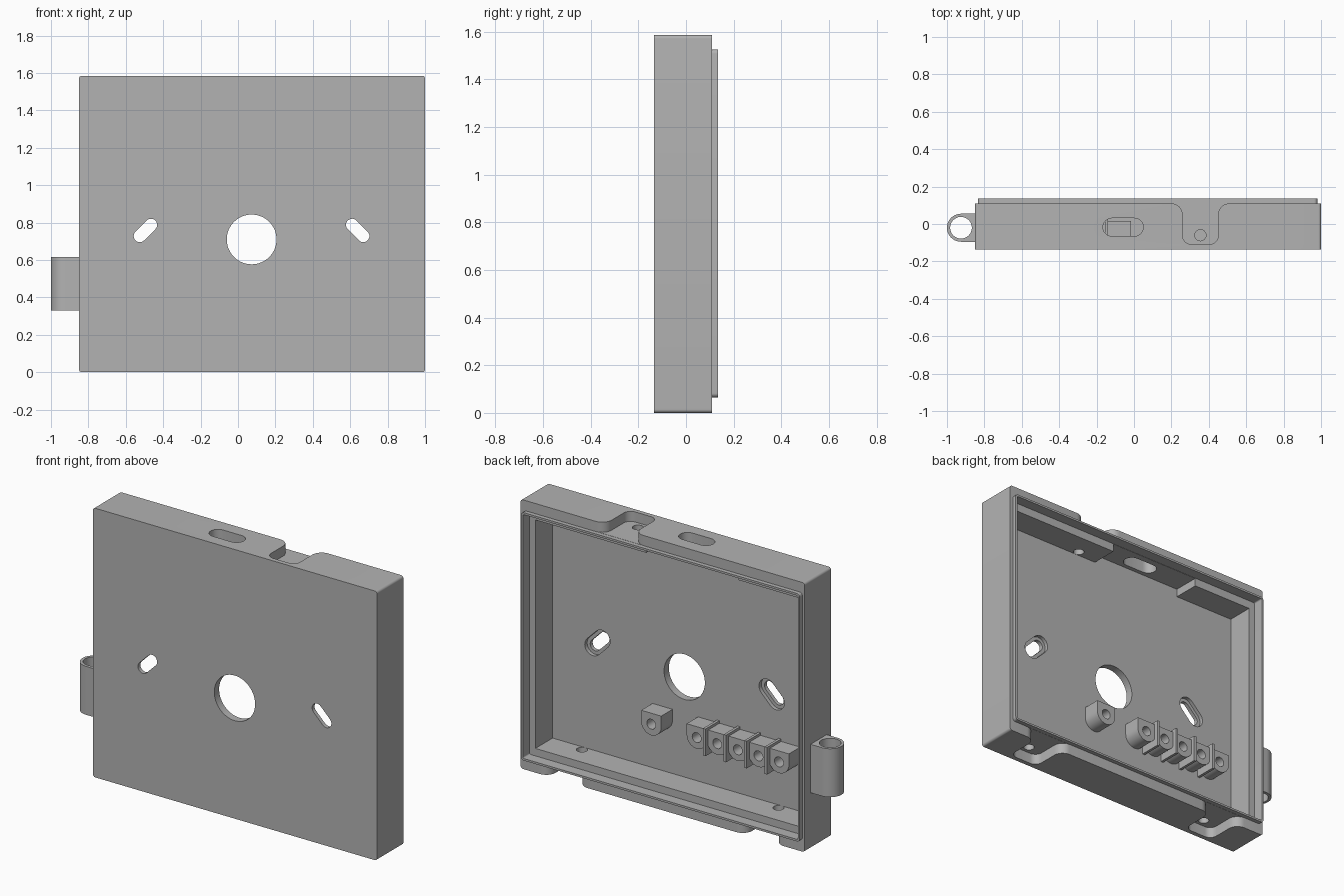
import bpy, bmesh, math
from mathutils import Vector

cube = bpy.data.objects.get("Cube")
if cube:
    bpy.data.objects.remove(cube, do_unlink=True)

grey = bpy.data.materials.new("plain grey")
grey.use_nodes = True
colour = (0.45, 0.45, 0.45, 1)
grey.diffuse_color = colour
grey.node_tree.nodes["Principled BSDF"].inputs["Base Color"].default_value = colour


def arc(cx, cy, r, a, b, n=8):
    """Points along an arc from angle a to angle b, in degrees."""
    return [(cx + r * math.cos(math.radians(a + (b - a) * i / n)),
             cy + r * math.sin(math.radians(a + (b - a) * i / n))) for i in range(n + 1)]


def circle(cx, cy, r, n=48):
    return arc(cx, cy, r, 0, 360, n)[:-1]


def rect(x0, x1, y0, y1, r=0):
    if not r:
        return [(x0, y0), (x1, y0), (x1, y1), (x0, y1)]
    return (arc(x1 - r, y0 + r, r, -90, 0) + arc(x1 - r, y1 - r, r, 0, 90)
            + arc(x0 + r, y1 - r, r, 90, 180) + arc(x0 + r, y0 + r, r, 180, 270))


def stadium(cx, cy, half, r, angle):
    dx, dy = half * math.cos(math.radians(angle)), half * math.sin(math.radians(angle))
    return (arc(cx + dx, cy + dy, r, angle - 90, angle + 90, 12)
            + arc(cx - dx, cy - dy, r, angle + 90, angle + 270, 12))


def prism(name, outline, axis, lo, hi):
    """Extrude an outline: (x, z) along y, or (x, y) along z."""
    bm = bmesh.new()
    place = (lambda u, v: (u, lo, v)) if axis == "y" else (lambda u, v: (u, v, lo))
    face = bm.faces.new([bm.verts.new(place(u, v)) for u, v in outline])
    moved = bmesh.ops.extrude_face_region(bm, geom=[face])["geom"]
    step = Vector((0, hi - lo, 0) if axis == "y" else (0, 0, hi - lo))
    bmesh.ops.translate(bm, vec=step, verts=[g for g in moved if isinstance(g, bmesh.types.BMVert)])
    bmesh.ops.recalc_face_normals(bm, faces=bm.faces)
    mesh = bpy.data.meshes.new(name)
    bm.to_mesh(mesh)
    bm.free()
    mesh.materials.append(grey)
    obj = bpy.data.objects.new(name, mesh)
    bpy.context.collection.objects.link(obj)
    return obj


def cut(obj, *cutters):
    """Subtract the cutters from the object and remove them."""
    for c in cutters:
        c.hide_render = True
        mod = obj.modifiers.new("cut", "BOOLEAN")
        mod.operation, mod.solver, mod.object = "DIFFERENCE", "EXACT", c
    bpy.context.view_layer.update()
    shaped = obj.evaluated_get(bpy.context.evaluated_depsgraph_get())
    mesh = bpy.data.meshes.new_from_object(shaped)
    obj.modifiers.clear()
    obj.data = mesh
    for c in cutters:
        bpy.data.objects.remove(c, do_unlink=True)


def notch(cx):
    """Rounded notch outline that flares out at the back edge."""
    w, back, deep, r, f = 0.095, 0.11, -0.108, 0.045, 0.06
    right = arc(cx + w - r, deep + r, r, -90, 0) + arc(cx + w + f, back - f, f, 180, 90)
    right.append((cx + w + f, back + 0.02))
    return right + [(2 * cx - x, y) for x, y in reversed(right)]


LEFT, RIGHT, TOP = 1.0, -0.85, 1.585
BACK, FRONT, FLOOR = 0.11, -0.135, -0.09

# Housing shell: stepped cavity, open at the back
body = prism("housing", rect(RIGHT, LEFT, 0, TOP, 0.015), "y", FRONT, BACK)
cutters = [
    prism("cavity", rect(-0.785, 0.932, 0.12, 1.465), "y", FLOOR, 0.3),
    prism("lid_recess", rect(-0.829, 0.974, 0.071, 1.519, 0.012), "y", 0.07, 0.3),
    prism("top_pocket", rect(-0.39, 0.21, 1.3, 1.513), "y", FLOOR, 0.3),
    # Cable opening and angled mounting slots with inner recesses
    prism("cable_hole", circle(0.073, 0.71, 0.133, 64), "y", -0.3, 0),
    prism("top_slot", stadium(-0.058, -0.017, 0.06, 0.048, 0), "z", 1.4, 1.7),
]
for x, angle in ((-0.495, 45), (0.64, -45)):
    cutters.append(prism("slot", stadium(x, 0.758, 0.042, 0.033, angle), "y", -0.3, 0))
    cutters.append(prism("slot_recess", stadium(x, 0.758, 0.042, 0.053, angle), "y", -0.112, 0))
# Screw notches: one on top, two underneath
for x, lo, hi in ((0.355, 1.526, 1.7), (0.72, -0.1, 0.064), (-0.56, -0.1, 0.064)):
    cutters.append(prism("notch", notch(x), "z", lo, hi))
    a, b = (1.4, 1.6) if lo > 1 else (-0.05, 0.2)
    cutters.append(prism("screw_hole", circle(x, -0.06, 0.03, 24), "z", a, b))
cut(body, *cutters)

# Thin lip around the opening
lip = prism("lip", rect(-0.835, 0.98, 0.065, 1.525, 0.018), "y", 0.072, 0.135)
cut(lip, prism("lip_inside", rect(-0.823, 0.968, 0.077, 1.513, 0.008), "y", 0, 0.3))

# Side loop
loop_outline = arc(-0.925, -0.02, 0.075, 90, 270, 20) + [(-0.849, -0.095), (-0.849, 0.055)]
loop = prism("side_loop", loop_outline, "z", 0.33, 0.615)
cut(loop, prism("loop_hole", circle(-0.925, -0.02, 0.058), "z", 0.2, 0.8))

# Terminal posts: flat on top, round below, drilled from the back
pitch, post_z, radius, face_y = 0.134, 0.433, 0.065, 0.015
row = [-0.08 - pitch * i for i in range(5)]
parts = [body, lip, loop]
for x in [0.216] + row:
    outline = arc(x, post_z, radius, 180, 360, 20)
    outline += [(x + radius, post_z + radius), (x - radius, post_z + radius)]
    post = prism("terminal_post", outline, "y", FLOOR - 0.01, face_y)
    cut(post, prism("post_hole", circle(x, post_z, 0.029, 24), "y", -0.07, 0.1))
    parts.append(post)

# Divider fins between the posts
for x in row[:-1]:
    mid = x - pitch / 2
    fin = rect(mid - 0.008, mid + 0.008, post_z - 0.08, post_z + 0.08)
    parts.append(prism("divider_fin", fin, "y", FLOOR - 0.01, face_y + 0.025))

# Smooth the curved walls, keep the edges sharp
bpy.ops.object.select_all(action="DESELECT")
for obj in parts:
    obj.select_set(True)
bpy.context.view_layer.objects.active = body
bpy.ops.object.shade_smooth_by_angle(angle=math.radians(30))
